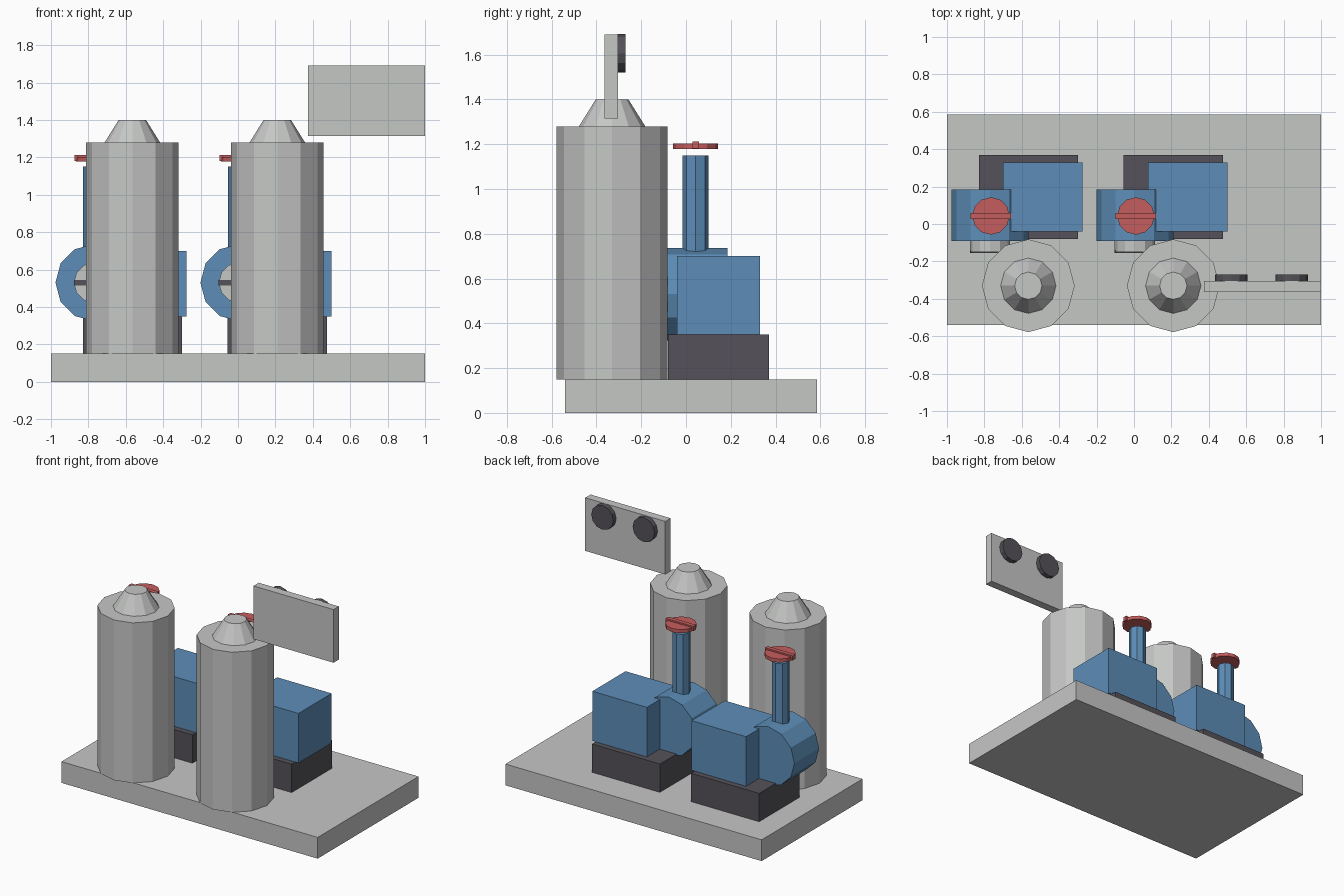
import bpy
from mathutils import Matrix
from math import pi
import bmesh

cube = bpy.data.objects.get("Cube")
if cube:
    bpy.data.objects.remove(cube, do_unlink=True)


def material(name, rgb):
    mat = bpy.data.materials.new(name)
    mat.use_nodes = True
    mat.diffuse_color = (*rgb, 1)
    mat.node_tree.nodes["Principled BSDF"].inputs["Base Color"].default_value = (*rgb, 1)
    return mat


grey = material("light grey", (0.56, 0.57, 0.56))
dark = material("dark grey", (0.09, 0.085, 0.1))
blue = material("pump blue", (0.11, 0.27, 0.48))
red = material("valve red", (0.56, 0.11, 0.11))


def add_object(name, bm, mat):
    mesh = bpy.data.meshes.new(name)
    bm.to_mesh(mesh)
    bm.free()
    mesh.materials.append(mat)
    obj = bpy.data.objects.new(name, mesh)
    bpy.context.collection.objects.link(obj)
    return obj


def box(name, mat, xs, ys, zs):
    """Box given by its low and high limit on each axis."""
    bm = bmesh.new()
    bmesh.ops.create_cube(bm, size=1)
    for v in bm.verts:
        for i, (low, high) in enumerate((xs, ys, zs)):
            v.co[i] = high if v.co[i] > 0 else low
    return add_object(name, bm, mat)


def cylinder(name, mat, centre, r, depth, r_top=None, sides=12, along_y=False):
    """Upright prism or frustum, optionally laid along y."""
    bm = bmesh.new()
    turn = Matrix.Rotation(pi / 2, 4, "X") if along_y else Matrix()
    bmesh.ops.create_cone(bm, cap_ends=True, segments=sides, radius1=r,
                          radius2=r if r_top is None else r_top, depth=depth,
                          matrix=Matrix.Translation(centre) @ turn)
    return add_object(name, bm, mat)


# Skid
box("base", grey, (-1, 1), (-0.54, 0.585), (0, 0.15))

# Two identical pump and tank sets
for side, x in (("right", -0.77), ("left", 0.005)):
    # Tank with a tapered cap
    tank_x = x + 0.205
    cylinder(f"{side}_tank", grey, (tank_x, -0.33, 0.715), 0.248, 1.13)
    cylinder(f"{side}_tank_cap", grey, (tank_x, -0.33, 1.34), 0.148, 0.12, r_top=0.073)

    # Plinth, motor and pump casing
    box(f"{side}_plinth", dark, (x - 0.06, x + 0.47), (-0.08, 0.37), (0.15, 0.35))
    box(f"{side}_motor", blue, (x + 0.07, x + 0.495), (-0.04, 0.33), (0.35, 0.70))
    cylinder(f"{side}_pump_casing", blue, (x, 0.047, 0.53), 0.206, 0.275, along_y=True)

    # Inlet with its cross bar
    cylinder(f"{side}_inlet", grey, (x, -0.115, 0.53), 0.108, 0.07, along_y=True)
    box(f"{side}_inlet_bar", dark, (x - 0.108, x + 0.108), (-0.155, -0.14), (0.515, 0.545))

    # Riser and handwheel
    cylinder(f"{side}_riser", blue, (x, 0.043, 0.925), 0.058, 0.45, sides=8)
    cylinder(f"{side}_handwheel", red, (x + 0.005, 0.043, 1.19), 0.1, 0.025)
    box(f"{side}_handwheel_bar", red, (x - 0.103, x + 0.113), (0.028, 0.058), (1.18, 1.213))

# Control panel with gauges on its back
box("control_panel", grey, (0.375, 1), (-0.363, -0.304), (1.315, 1.69))
for side, x in (("right", 0.52), ("left", 0.843)):
    cylinder(f"{side}_gauge", dark, (x, -0.288, 1.605), 0.086, 0.036, along_y=True)
